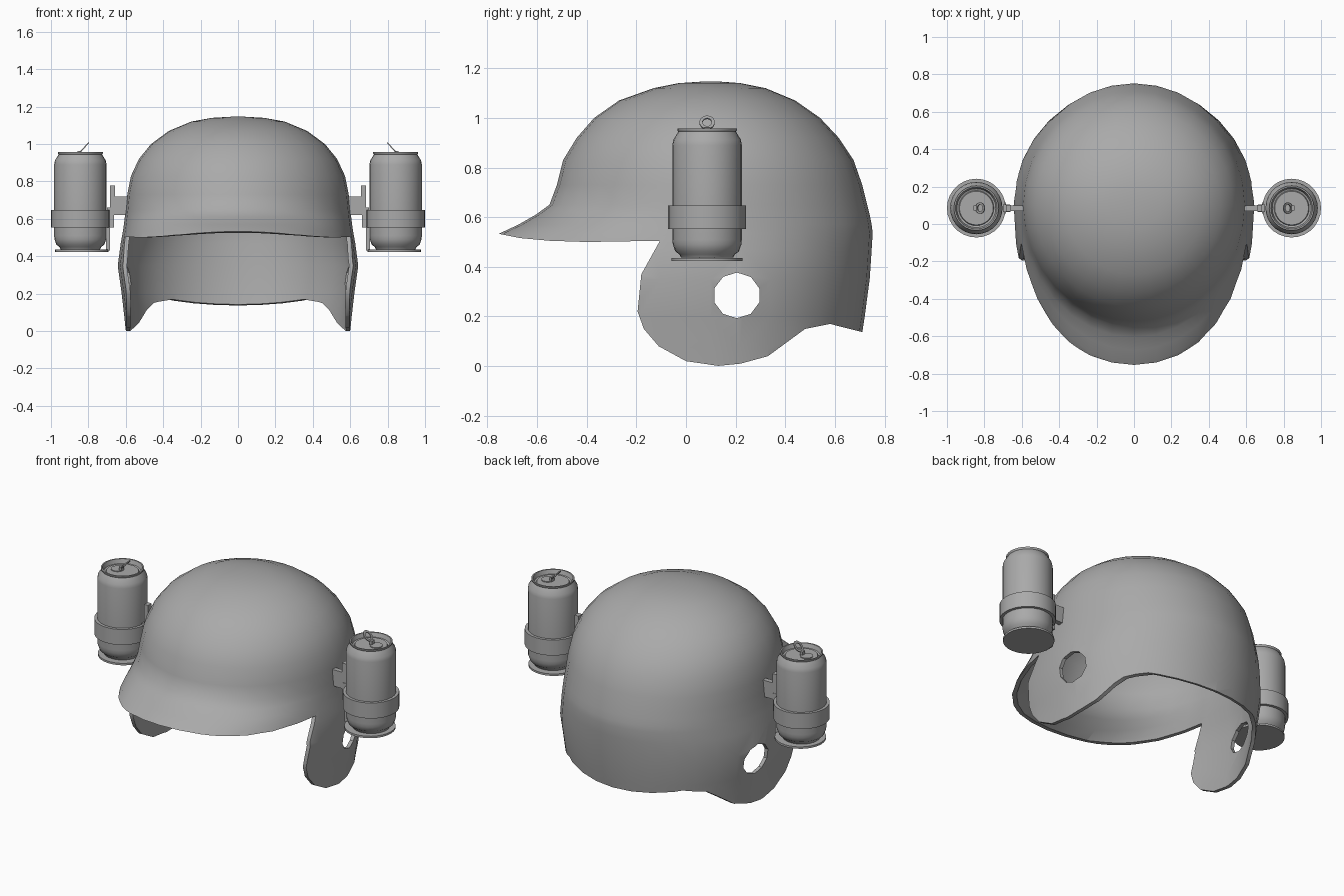
import bpy, bmesh, math
from mathutils import Matrix, Vector

if "Cube" in bpy.data.objects:
    bpy.data.objects.remove(bpy.data.objects["Cube"])

grey = bpy.data.materials.new("grey")
grey.diffuse_color = (0.40, 0.40, 0.40, 1)
grey.use_nodes = True
grey.node_tree.nodes["Principled BSDF"].inputs["Base Color"].default_value = grey.diffuse_color


def finish(name, bm, angle=None):
    bmesh.ops.recalc_face_normals(bm, faces=bm.faces)
    me = bpy.data.meshes.new(name)
    bm.to_mesh(me)
    bm.free()
    ob = bpy.data.objects.new(name, me)
    bpy.context.collection.objects.link(ob)
    me.materials.append(grey)
    if angle:
        smooth(ob, angle)
    return ob


def smooth(ob, angle):
    bpy.ops.object.select_all(action='DESELECT')
    ob.select_set(True)
    bpy.context.view_layer.objects.active = ob
    bpy.ops.object.shade_smooth_by_angle(angle=math.radians(angle))


def loft(rings, cap_first=False, cap_last=False, closed=False):
    bm = bmesh.new()
    vs = [[bm.verts.new(p) for p in r] for r in rings]
    n = len(vs[0])
    pairs = list(zip(vs, vs[1:])) + ([(vs[-1], vs[0])] if closed else [])
    for a, b in pairs:
        for i in range(n):
            j = (i + 1) % n
            bm.faces.new((a[i], a[j], b[j], b[i]))
    if cap_first:
        bm.faces.new(vs[0])
    if cap_last:
        bm.faces.new(vs[-1])
    return bm


def lathe(name, profile, cx, cy, n=28, caps=True, angle=40):
    rings = [[(cx + r * math.cos(t), cy + r * math.sin(t), z)
              for t in (math.tau * i / n for i in range(n))] for r, z in profile]
    return finish(name, loft(rings, caps, caps, not caps), angle)


def prism(name, outline, x=1.2):
    return finish(name, loft([[(s, y, z) for y, z in outline] for s in (-x, x)], True, True))


def box(name, x0, x1, y0, y1, z0, z1):
    bm = bmesh.new()
    bmesh.ops.create_cube(bm, size=1)
    for v in bm.verts:
        v.co = ((x0 + x1) / 2 + v.co.x * (x1 - x0), (y0 + y1) / 2 + v.co.y * (y1 - y0),
                (z0 + z1) / 2 + v.co.z * (z1 - z0))
    return finish(name, bm)


# Helmet shell: egg-shaped sections (height, front y, back y, half width), flaring into the visor
MID = 0.1
sections = [
    (1.146, 0.06, 0.14, 0.04), (1.14, -0.03, 0.22, 0.14), (1.12, -0.13, 0.32, 0.25),
    (1.07, -0.27, 0.44, 0.37), (1.0, -0.37, 0.54, 0.465), (0.92, -0.44, 0.615, 0.53),
    (0.83, -0.495, 0.675, 0.572), (0.73, -0.52, 0.71, 0.592), (0.65, -0.55, 0.73, 0.6),
    (0.61, -0.605, 0.74, 0.605), (0.57, -0.675, 0.748, 0.61), (0.535, -0.75, 0.752, 0.615),
    (0.47, -0.84, 0.748, 0.627), (0.35, -0.95, 0.74, 0.643), (0.2, -1.0, 0.72, 0.622),
    (0.07, -1.0, 0.70, 0.607), (-0.05, -1.0, 0.69, 0.595)]
rings = []
for z, yf, yb, w in sections:
    ring = []
    for i in range(32):
        t = math.tau * i / 32
        s = math.sin(t)
        ring.append((w * math.cos(t), MID + s * ((yb - MID) if s > 0 else (MID - yf)), z))
    rings.append(ring)
helmet = finish("helmet_shell", loft(rings, cap_first=True))

# Side outline with visor edge, ear flaps and nape; round ear holes
outline = [(-0.9, 0.56), (-0.75, 0.532), (-0.67, 0.516), (-0.55, 0.505), (-0.4, 0.5), (-0.105, 0.505),
           (-0.18, 0.37), (-0.195, 0.22), (-0.17, 0.15), (-0.11, 0.08), (0, 0.02), (0.13, 0.001),
           (0.22, 0.01), (0.33, 0.04), (0.48, 0.15), (0.58, 0.17), (0.71, 0.137), (0.85, 0.11),
           (0.85, 1.3), (-0.9, 1.3)]
keep = prism("outline_cutter", outline)
hole = prism("ear_hole_cutter", [(0.205 + 0.095 * math.cos(math.tau * i / 10 + 0.31),
                                  0.285 + 0.092 * math.sin(math.tau * i / 10 + 0.31)) for i in range(10)])
m = helmet.modifiers.new("thickness", 'SOLIDIFY')
m.thickness, m.offset = 0.022, -1
for cutter, op in ((keep, 'INTERSECT'), (hole, 'DIFFERENCE')):
    m = helmet.modifiers.new(op, 'BOOLEAN')
    m.object, m.operation, m.solver = cutter, op, 'EXACT'
bpy.context.view_layer.objects.active = helmet
for m in list(helmet.modifiers):
    bpy.ops.object.modifier_apply(modifier=m.name)
for cutter in (keep, hole):
    bpy.data.objects.remove(cutter)
smooth(helmet, 35)

# Drink cans with holders on both sides
CX, CY = 0.843, 0.085
for side, tag in ((-1, "left"), (1, "right")):
    cx = side * CX

    def sbox(name, x0, x1, *rest):
        a, b = sorted((side * x0, side * x1))
        return box(f"{tag}_{name}", a, b, *rest)

    lathe(f"{tag}_can", [(0.105, 0.437), (0.112, 0.45), (0.128, 0.462), (0.138, 0.49), (0.14, 0.51),
                         (0.14, 0.89), (0.136, 0.912), (0.12, 0.938), (0.116, 0.945), (0.12, 0.95),
                         (0.12, 0.957), (0.112, 0.957), (0.104, 0.932), (0.094, 0.928),
                         (0.09, 0.936)], cx, CY)
    # Holder ring, base disc, upright and bracket
    lathe(f"{tag}_holder_ring", [(0.157, 0.553), (0.157, 0.648), (0.138, 0.648), (0.138, 0.553)],
          cx, CY, caps=False)
    lathe(f"{tag}_holder_base", [(0.143, 0.424), (0.143, 0.436)], side * 0.835, CY)
    sbox("holder_upright", 0.662, 0.7, 0.065, 0.105, 0.553, 0.66)
    sbox("holder_strap", 0.685, 0.705, 0.055, 0.115, 0.43, 0.56)
    sbox("bracket_plate", 0.657, 0.684, 0.068, 0.102, 0.62, 0.778)
    sbox("bracket_arm", 0.58, 0.66, 0.07, 0.1, 0.62, 0.72)
    # Lid opening and raised pull tab
    lathe(f"{tag}_lid_opening", [(0.036, 0.935), (0.036, 0.941)], cx + side * 0.035, CY, 14)
    path = []
    for r, h in ((1, -0.003), (0.6, -0.003), (0.6, 0.003), (1, 0.003)):
        path.append([(0.036 * r * math.cos(math.tau * i / 14), 0.031 * r * math.sin(math.tau * i / 14), h)
                     for i in range(14)])
    tab = loft(path, closed=True)
    bmesh.ops.transform(tab, matrix=Matrix.Translation((side * 0.822, CY, 0.981))
                        @ Matrix.Rotation(side * math.radians(48), 4, 'Y'), verts=tab.verts)
    finish(f"{tag}_pull_tab", tab)
    stem = sbox("pull_tab_stem", 0.842, 0.858, 0.072, 0.098, 0.934, 0.962)
